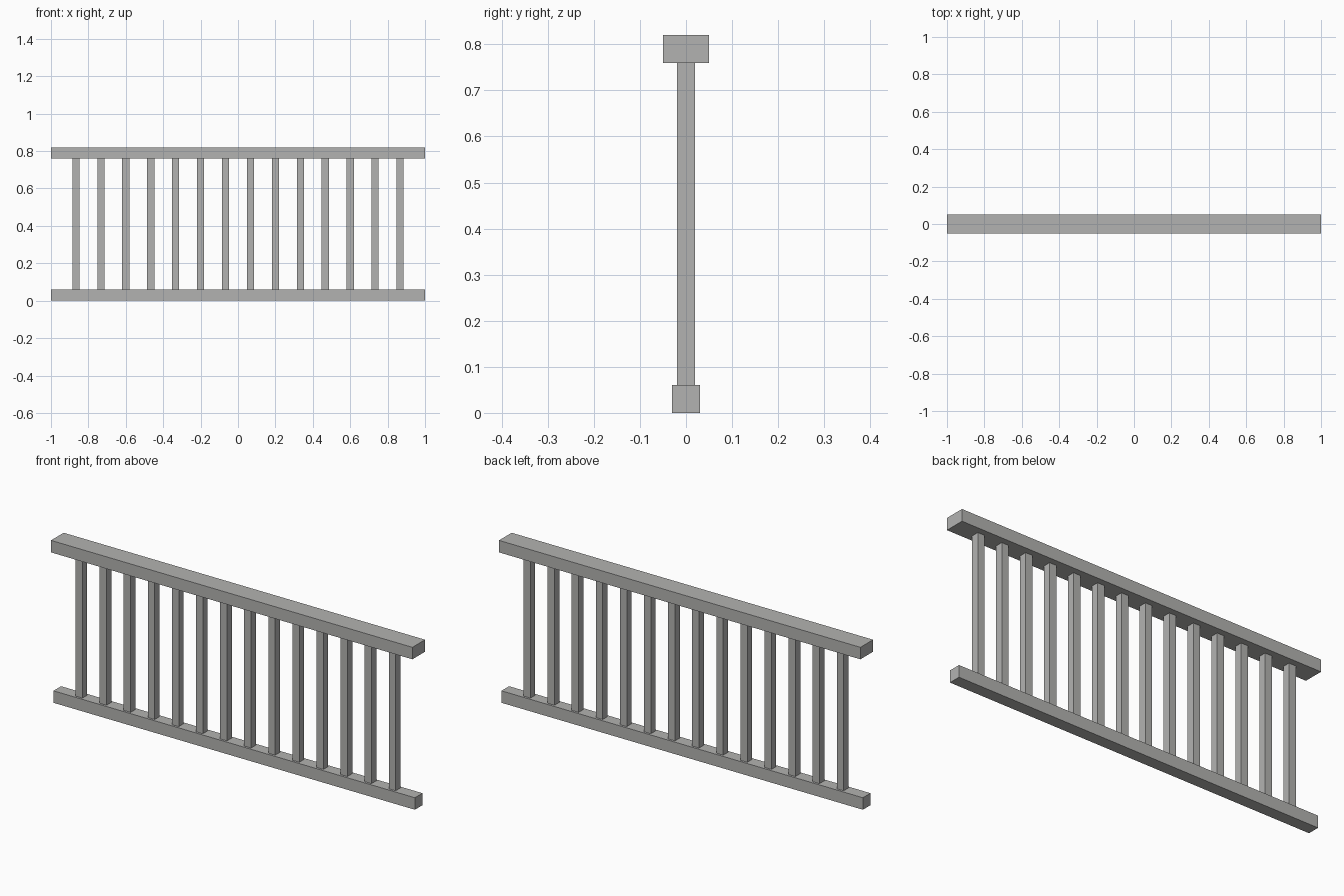
import bpy

if "Cube" in bpy.data.objects:
    bpy.data.objects.remove(bpy.data.objects["Cube"])

grey = bpy.data.materials.new("painted_grey")
grey.diffuse_color = (0.45, 0.45, 0.44, 1)
grey.use_nodes = True
grey.node_tree.nodes["Principled BSDF"].inputs["Base Color"].default_value = grey.diffuse_color


def box(name, x, half_y, z0, z1, width):
    """Box centred on y = 0 with given x centre, x width and z range."""
    bpy.ops.mesh.primitive_cube_add(size=1, location=(x, 0, (z0 + z1) / 2))
    ob = bpy.context.object
    ob.name = name
    ob.scale = (width, 2 * half_y, z1 - z0)
    bpy.ops.object.transform_apply(location=False, rotation=False, scale=True)
    ob.data.materials.append(grey)
    return ob


# Rails: narrow bottom rail and wider handrail
box("bottom_rail", 0, 0.03, 0.0, 0.06, 2.0)
box("handrail", 0, 0.05, 0.76, 0.82, 2.0)

# Evenly spaced square balusters
COUNT = 14
STEP = 2 / (COUNT + 1)
for i in range(COUNT):
    box(f"baluster_{i + 1}", -1 + STEP * (i + 1), 0.019, 0.06, 0.76, 0.038)
